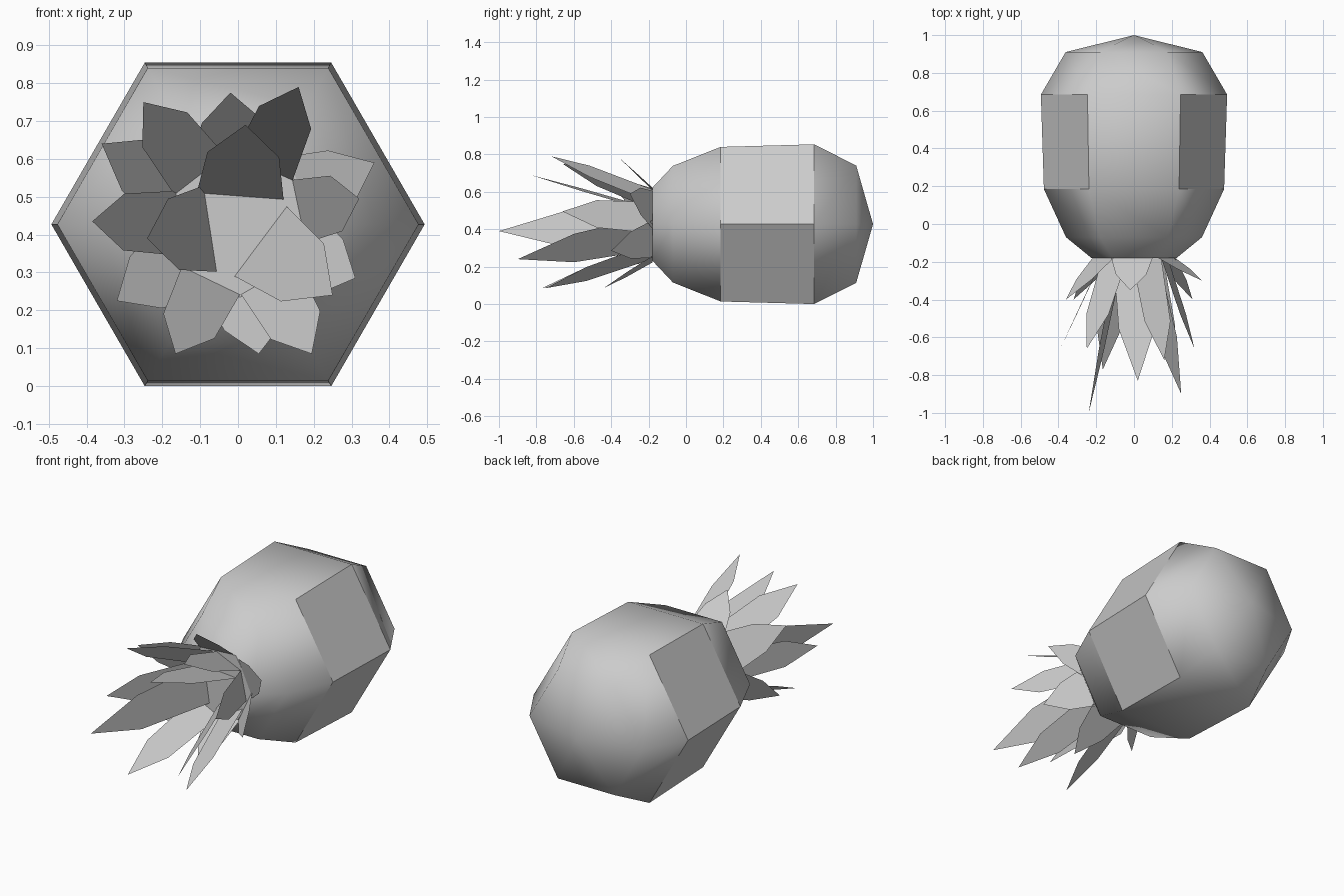
import bpy, bmesh
from math import cos, sin, pi
from mathutils import Vector

if "Cube" in bpy.data.objects:
    bpy.data.objects.remove(bpy.data.objects["Cube"])

CZ = 0.427  # height of the fruit's axis


def make_object(name, bm):
    mesh = bpy.data.meshes.new(name)
    bm.to_mesh(mesh)
    bm.free()
    ob = bpy.data.objects.new(name, mesh)
    bpy.context.collection.objects.link(ob)
    return ob


# Fruit body: six-sided rings along y, closed by a pointed base
bm = bmesh.new()
profile = [(-0.18, 0.225), (-0.07, 0.36), (0.185, 0.477), (0.685, 0.493), (0.91, 0.362)]
rings = [[bm.verts.new((r * cos(k * pi / 3), y, CZ + r * sin(k * pi / 3)))
          for k in range(6)] for y, r in profile]
tip = bm.verts.new((0, 1.0, CZ))
for a, b in zip(rings, rings[1:]):
    for k in range(6):
        n = (k + 1) % 6
        bm.faces.new((a[k], a[n], b[n], b[k]))
for k in range(6):
    bm.faces.new((rings[-1][k], rings[-1][(k + 1) % 6], tip))
bm.faces.new(rings[0])
bmesh.ops.recalc_face_normals(bm, faces=bm.faces)
for f in bm.faces:
    f.smooth = True
# Creased borders of the side panels
for k in range(6):
    bm.edges.get((rings[2][k], rings[3][k])).smooth = False
    if k not in (1, 4):
        for ring in (rings[2], rings[3]):
            bm.edges.get((ring[k], ring[(k + 1) % 6])).smooth = False
    bm.edges.get((rings[0][k], rings[0][(k + 1) % 6])).smooth = False
make_object("fruit_body", bm)


# Crown: flat pointed leaves in three whorls, each from base radius to tip
def crown(name, tips, base_r, base_half, mid_half, mid_t):
    bm = bmesh.new()
    for x, y, z in tips:
        end = Vector((x, y, z))
        out = Vector((x, 0, z - CZ)).normalized()
        side = Vector((-out.z, 0, out.x))
        root = Vector((0, -0.18, CZ)) + out * base_r
        mid = root.lerp(end, mid_t)
        pts = (root - side * base_half, mid - side * mid_half, end,
               mid + side * mid_half, root + side * base_half)
        bm.faces.new([bm.verts.new(p) for p in pts])
    return make_object(name, bm)


crown("outer_leaves", [(0.36, -0.30, 0.59), (-0.02, -0.35, 0.775), (-0.36, -0.40, 0.64),
                       (-0.32, -0.40, 0.225), (0.055, -0.44, 0.085), (0.31, -0.40, 0.285)],
      0.19, 0.11, 0.08, 0.52)
crown("middle_leaves", [(0.16, -0.72, 0.79), (-0.25, -0.66, 0.75), (-0.385, -0.65, 0.435),
                        (-0.165, -0.77, 0.085), (0.195, -0.75, 0.085), (0.32, -0.66, 0.495)],
      0.165, 0.085, 0.075, 0.62)
crown("inner_leaves", [(0.02, -0.83, 0.69), (-0.24, -1.0, 0.39), (0.25, -0.90, 0.24)],
      0.075, 0.115, 0.095, 0.58)
